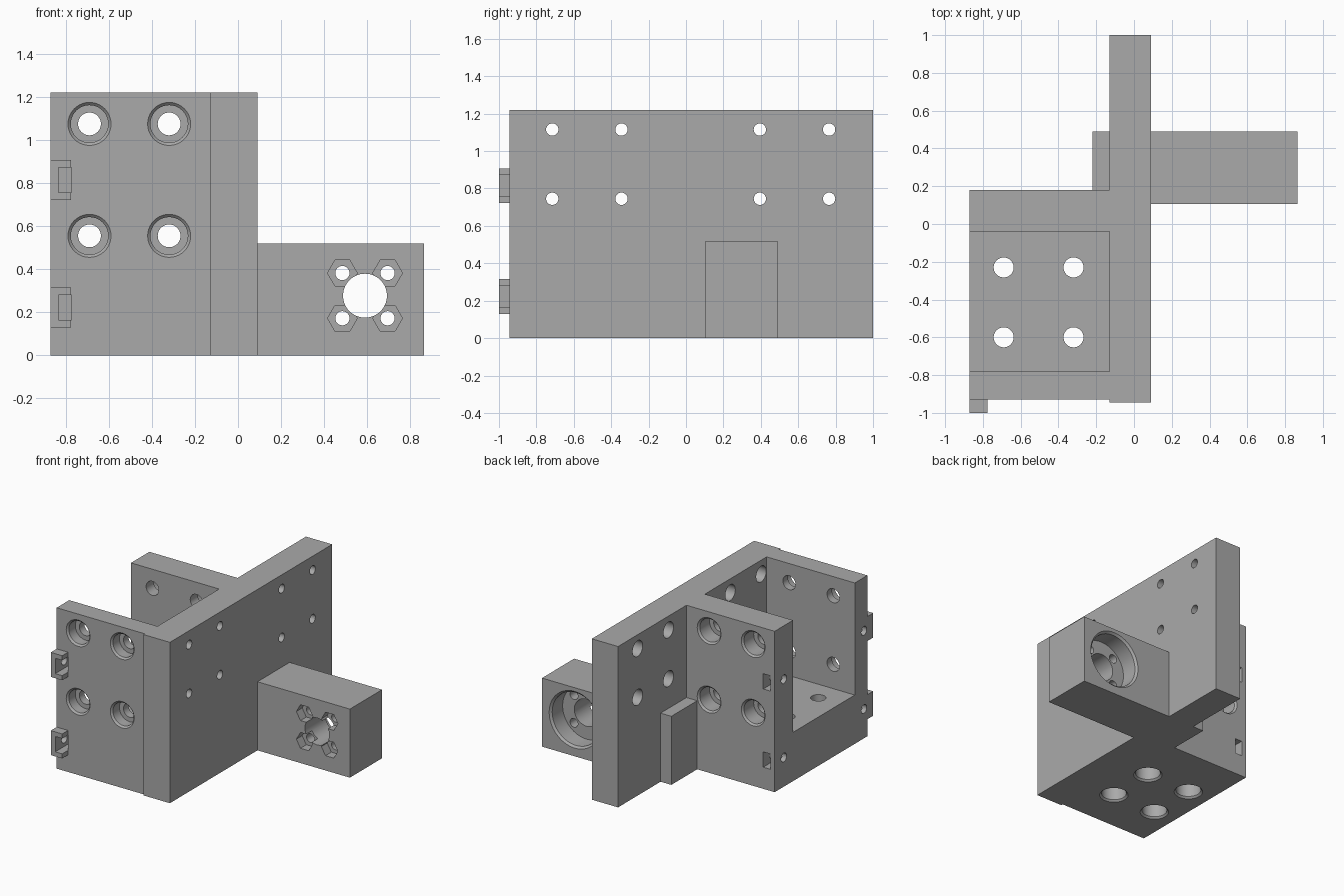
import bpy, bmesh
from math import cos, sin, pi
from mathutils import Vector

if "Cube" in bpy.data.objects:
    bpy.data.objects.remove(bpy.data.objects["Cube"])

grey = bpy.data.materials.new("plain_grey")
grey.use_nodes = True
GREY = (0.4, 0.4, 0.4, 1)
grey.diffuse_color = GREY
grey.node_tree.nodes["Principled BSDF"].inputs["Base Color"].default_value = GREY


def add_box(bm, xs, ys, zs):
    verts = bmesh.ops.create_cube(bm, size=1)["verts"]
    for v in verts:
        for i, (a, b) in enumerate((xs, ys, zs)):
            v.co[i] = a if v.co[i] < 0 else b


def add_lathe(bm, start, direction, profile, sides=40):
    """Turned solid: profile is (distance along direction, radius)."""
    turn = Vector(direction).to_track_quat('Z', 'Y')
    rings = []
    for dist, r in profile:
        rings.append([bm.verts.new(Vector(start) + turn @ Vector(
            (r * cos(2 * pi * k / sides), r * sin(2 * pi * k / sides), dist)))
            for k in range(sides)])
    for low, high in zip(rings, rings[1:]):
        for k in range(sides):
            n = (k + 1) % sides
            bm.faces.new((low[k], low[n], high[n], high[k]))
    bm.faces.new(rings[0][::-1])
    bm.faces.new(rings[-1])


def make_object(name, bm):
    bmesh.ops.recalc_face_normals(bm, faces=bm.faces)
    mesh = bpy.data.meshes.new(name)
    bm.to_mesh(mesh)
    bm.free()
    mesh.materials.append(grey)
    obj = bpy.data.objects.new(name, mesh)
    bpy.context.collection.objects.link(obj)
    return obj


def box_object(name, xs, ys, zs):
    bm = bmesh.new()
    add_box(bm, xs, ys, zs)
    return make_object(name, bm)


def combine(body, other, operation):
    mod = body.modifiers.new(other.name, 'BOOLEAN')
    mod.object, mod.operation, mod.solver = other, operation, 'EXACT'
    bpy.context.view_layer.objects.active = body
    bpy.ops.object.modifier_apply(modifier=mod.name)
    bpy.data.objects.remove(other)


TOP, LEFT, ARM_TOP = 1.22, -0.87, 0.52
FRONT, BACK, FLOOR = -0.93, 0.18, 0.37
CLIP_Z = (0.222, 0.815)

# Solid parts, merged into one bracket
body = box_object("bracket_body", (-0.13, 0.09), (-0.945, 1), (0, TOP))
parts = [
    ("front_wall", (LEFT, -0.1), (FRONT, -0.78), (0, TOP)),
    ("back_wall", (LEFT, -0.1), (-0.04, BACK), (0, TOP)),
    ("floor", (LEFT, -0.1), (-0.85, 0.05), (0, FLOOR)),
    ("motor_arm", (-0.22, 0.865), (0.105, 0.49), (0, ARM_TOP)),
]
for z in CLIP_Z:
    parts.append(("nut_clip", (LEFT, -0.775), (-1, -0.9), (z - 0.093, z + 0.093)))
for part in parts:
    combine(body, box_object(*part), 'UNION')


def counterbore(depth, length):
    return [(-0.02, 0.1), (0, 0.1), (0.013, 0.087), (depth, 0.087),
            (depth, 0.053), (length + 0.02, 0.053)]


# Counterbored mounting holes in both walls, the floor and the spine
bores = bmesh.new()
for x in (-0.69, -0.32):
    for z in (0.555, 1.075):
        add_lathe(bores, (x, FRONT, z), (0, 1, 0), counterbore(0.09, 0.15))
        add_lathe(bores, (x, BACK, z), (0, -1, 0), counterbore(0.13, 0.22))
    for y in (-0.6, -0.23):
        add_lathe(bores, (x, y, 0), (0, 0, 1), counterbore(0.2, FLOOR))
for y in (-0.715, -0.345, 0.395, 0.765):
    for z in (0.745, 1.115):
        add_lathe(bores, (-0.13, y, z), (1, 0, 0),
                  [(-0.01, 0.06), (0.12, 0.06), (0.12, 0.033), (0.24, 0.033)], 28)

# Stepped motor opening through the arm
CX, CZ = 0.59, 0.277
add_lathe(bores, (CX, 0.49, CZ), (0, -1, 0),
          [(-0.02, 0.215), (0, 0.215), (0.015, 0.2), (0.14, 0.2),
           (0.14, 0.102), (0.41, 0.102)], 56)

# Hexagonal nut pockets and their screw holes
pockets, screws = bmesh.new(), bmesh.new()
for sx in (-1, 1):
    for sz in (-1, 1):
        spot = (CX + sx * 0.105, 0.105, CZ + sz * 0.105)
        add_lathe(pockets, spot, (0, 1, 0), [(-0.02, 0.069), (0.07, 0.069)], 6)
        add_lathe(screws, spot, (0, 1, 0), [(-0.03, 0.033), (0.3, 0.033)], 28)

# Nut slots and side screw holes on the open edge of the walls
for z in CLIP_Z:
    for ys, y in (((-1.02, -0.83), -0.89), ((0.01, 0.2), 0.07)):
        add_box(pockets, (-0.833, -0.774), ys, (z - 0.058, z + 0.058))
        add_lathe(screws, (LEFT, y, z), (1, 0, 0),
                  [(-0.02, 0.033), (0.17, 0.033)], 28)

for name, bm in (("bores", bores), ("pockets", pockets), ("screws", screws)):
    combine(body, make_object(name, bm), 'DIFFERENCE')

bpy.ops.object.select_all(action='DESELECT')
body.select_set(True)
bpy.context.view_layer.objects.active = body
bpy.ops.object.shade_smooth_by_angle()
